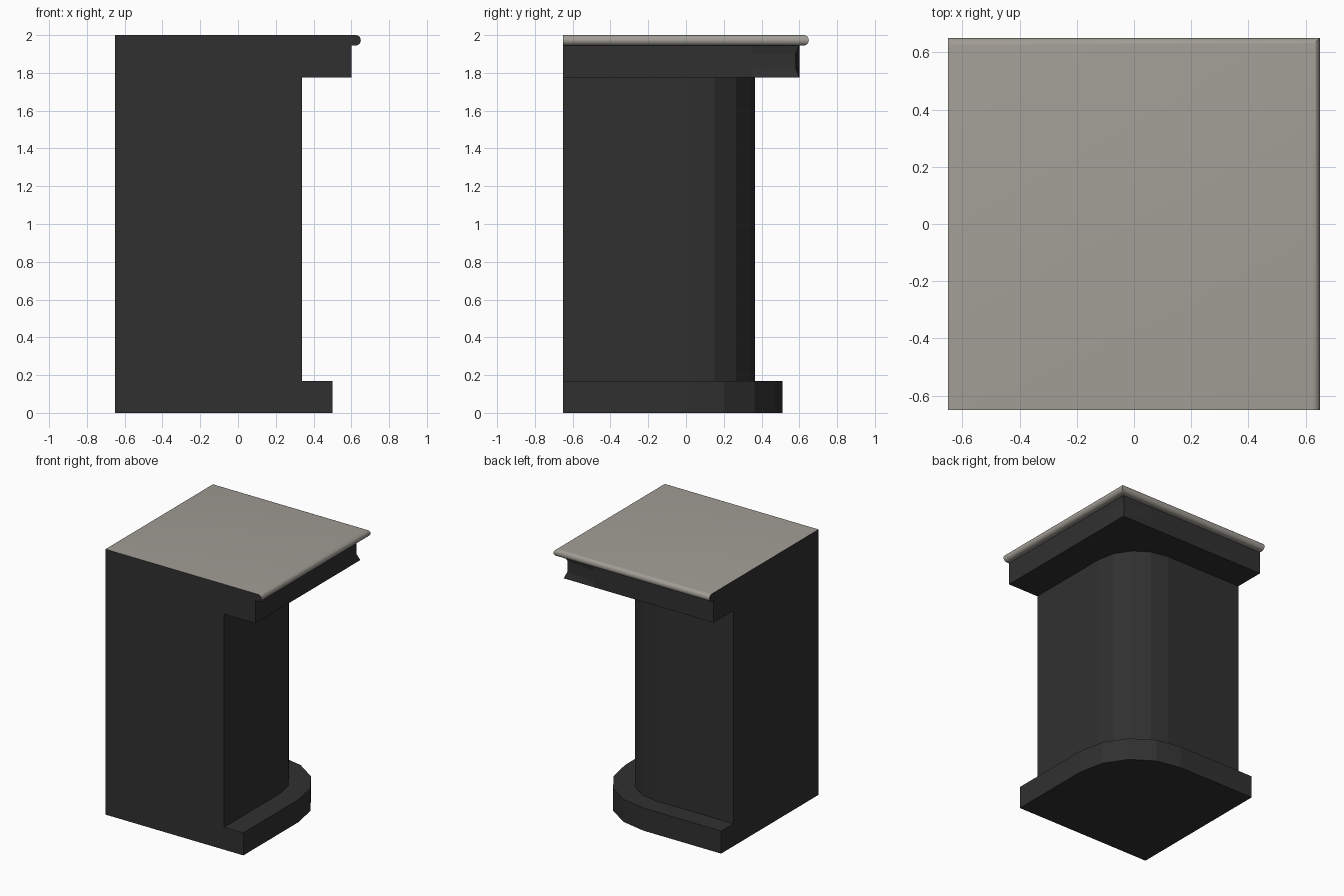
import bpy, bmesh
from math import sin, cos, pi, radians

if "Cube" in bpy.data.objects:
    bpy.data.objects.remove(bpy.data.objects["Cube"], do_unlink=True)

WALL = -0.65  # the two flat sides that stand against walls


def material(name, rgb):
    m = bpy.data.materials.new(name)
    m.use_nodes = True
    m.diffuse_color = (*rgb, 1)
    m.node_tree.nodes["Principled BSDF"].inputs["Base Color"].default_value = (*rgb, 1)
    return m


charcoal = material("charcoal", (0.03, 0.03, 0.03))
stone = material("warm grey stone", (0.36, 0.34, 0.305))


def loft(name, rings, mats):
    """Stack outlines, given as (points, height), into a closed solid."""
    bm = bmesh.new()
    loops = [[bm.verts.new((x, y, z)) for x, y in pts] for pts, z in rings]
    bm.faces.new(loops[0][::-1])
    bm.faces.new(loops[-1])
    for low, high in zip(loops, loops[1:]):
        for i in range(len(low)):
            j = (i + 1) % len(low)
            bm.faces.new((low[i], low[j], high[j], high[i]))
    bm.normal_update()
    mesh = bpy.data.meshes.new(name)
    bm.to_mesh(mesh)
    bm.free()
    for m in mats:
        mesh.materials.append(m)
    obj = bpy.data.objects.new(name, mesh)
    bpy.context.collection.objects.link(obj)
    return obj


def rounded_outline(x, y, radius, steps=4):
    """Square outline whose free corner is a faceted quarter round."""
    arc = [(x - radius + radius * cos(pi / 2 * i / steps),
            y - radius + radius * sin(pi / 2 * i / steps)) for i in range(steps + 1)]
    return [(WALL, WALL), (x, WALL)] + arc + [(WALL, y)]


def prism(name, outline, bottom, top):
    return loft(name, [(outline, bottom), (outline, top)], [charcoal])


# Plinth and column with faceted rounded corners
prism("plinth", rounded_outline(0.5, 0.51, 0.5), 0, 0.17)
prism("column", rounded_outline(0.34, 0.365, 0.345), 0.17, 1.775)

# Capital block, its free corner slightly hollowed
edge, start = 0.6, 0.35
rings = []
for corner, z in ((0.6, 1.775), (0.582, 1.82), (0.58, 1.9), (0.6, 1.95)):
    rings.append(([(WALL, WALL), (edge, WALL), (edge, start), (corner, corner),
                   (start, edge), (WALL, edge)], z))
loft("capital", rings, [charcoal])

# Top slab with a mitred half-round nosing on the two free sides
r, steps = 0.0275, 10
rings = []
for i in range(steps + 1):
    a = -pi / 2 + pi * i / steps
    e = 0.65 - r + r * cos(a)
    rings.append(([(WALL, WALL), (e, WALL), (e, e), (WALL, e)], 2 - r + r * sin(a)))
slab = loft("top_slab", rings, [stone, charcoal])
for f in slab.data.polygons:  # the cut ends match the body
    if min(f.normal.x, f.normal.y) < -0.9:
        f.material_index = 1

bpy.ops.object.select_all(action="DESELECT")
slab.select_set(True)
bpy.context.view_layer.objects.active = slab
bpy.ops.object.shade_smooth_by_angle(angle=radians(35))
